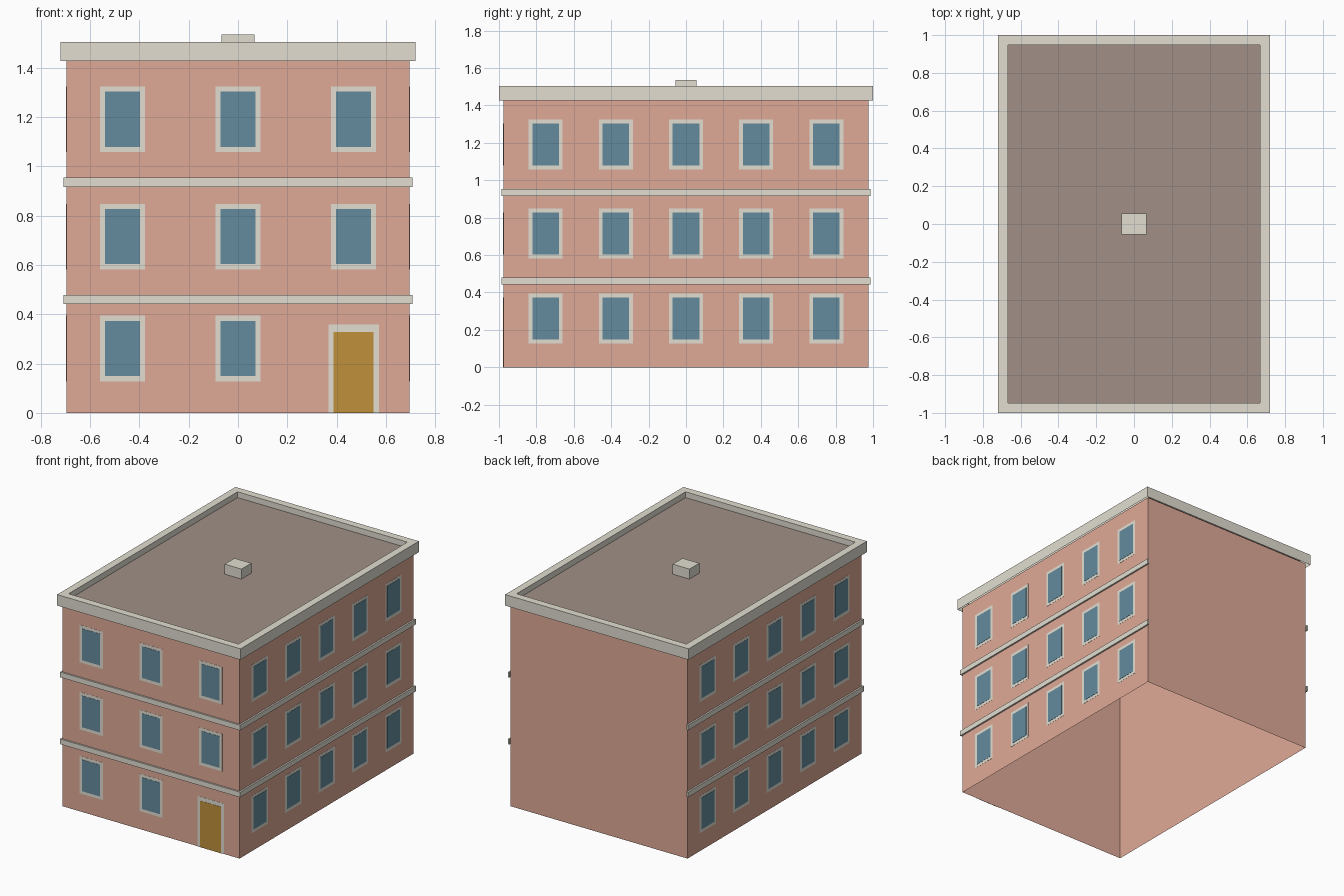
import bpy
import bmesh
from mathutils import Matrix, Vector

cube = bpy.data.objects.get("Cube")
if cube:
    bpy.data.objects.remove(cube, do_unlink=True)


def material(name, rgb):
    mat = bpy.data.materials.new(name)
    mat.use_nodes = True
    mat.diffuse_color = (*rgb, 1)
    mat.node_tree.nodes["Principled BSDF"].inputs["Base Color"].default_value = (*rgb, 1)
    return mat


WALL = material("pink_plaster", (0.74, 0.40, 0.31))
TRIM = material("pale_stone", (0.76, 0.73, 0.64))
GLASS = material("blue_glass", (0.13, 0.26, 0.34))
DOOR = material("ochre_door", (0.53, 0.285, 0.045))
ROOF = material("brown_roof", (0.355, 0.28, 0.24))

HALF_X, HALF_Y = 0.695, 0.975     # wall half extents
EAVES, WALL_TOP, DECK, TOP = 1.427, 1.44, 1.464, 1.505
GAP = 0.0005                      # keeps plates off the wall surface


def box(name, low, high, mat, open_ends=()):
    """Axis-aligned box between two corners; open_ends lists z directions left open."""
    low, high = Vector(low), Vector(high)
    bm = bmesh.new()
    place = Matrix.Translation((low + high) / 2) @ Matrix.Diagonal((*(high - low), 1))
    bmesh.ops.create_cube(bm, size=1, matrix=place)
    bm.normal_update()
    ends = [f for f in bm.faces if round(f.normal.z) in open_ends]
    bmesh.ops.delete(bm, geom=ends, context="FACES")
    mesh = bpy.data.meshes.new(name)
    bm.to_mesh(mesh)
    bm.free()
    mesh.materials.append(mat)
    obj = bpy.data.objects.new(name, mesh)
    bpy.context.collection.objects.link(obj)
    return obj


def plate(name, side, along, z0, z1, width, depth, mat):
    """Thin plate on the front, right or left wall, centred at 'along'."""
    a, b = along - width / 2, along + width / 2
    if side == "front":
        return box(name, (a, -HALF_Y - depth, z0), (b, -HALF_Y - GAP, z1), mat)
    x0, x1 = sorted((side * (HALF_X + GAP), side * (HALF_X + depth)))
    return box(name, (x0, a, z0), (x1, b, z1), mat)


def window(label, side, along, z):
    plate(label + "_frame", side, along, z - 0.133, z + 0.133, 0.182, 0.0015, TRIM)
    plate(label + "_glass", side, along, z - 0.112, z + 0.112, 0.142, 0.003, GLASS)


# Hollow wall shell, open underneath
box("walls", (-HALF_X, -HALF_Y, 0), (HALF_X, HALF_Y, WALL_TOP), WALL, (-1, 1))

# Parapet with a sunken roof deck, open underneath
parapet = box("parapet", (-0.72, -1, EAVES), (0.72, 1, TOP), TRIM, (-1,))
parapet.data.materials.append(ROOF)
bm = bmesh.new()
bm.from_mesh(parapet.data)
top = max(bm.faces, key=lambda f: f.calc_center_median().z)
bmesh.ops.inset_region(bm, faces=[top], thickness=0.053, use_even_offset=True,
                       use_boundary=True)
deck = bmesh.ops.extrude_discrete_faces(bm, faces=[top])["faces"][0]
bmesh.ops.translate(bm, vec=(0, 0, DECK - TOP), verts=deck.verts)
deck.material_index = 1
bm.to_mesh(parapet.data)
bm.free()

# Roof hatch
box("roof_hatch", (-0.066, -0.055, DECK), (0.066, 0.055, 1.535), TRIM, (-1,))

# String courses on the front and both sides
for floor, z in enumerate((0.442, 0.917), 1):
    plate(f"front_band_{floor}", "front", 0, z, z + 0.037, 1.414, 0.012, TRIM)
    for side, label in ((1, "left"), (-1, "right")):
        plate(f"{label}_band_{floor}", side, 0, z, z + 0.037, 1.974, 0.012, TRIM)

# Windows, leaving the ground floor bay for the door
for floor, z in enumerate((0.261, 0.715, 1.191)):
    for col in (-1, 0, 1):
        if floor or col < 1:
            window(f"front_window_{floor}_{col + 1}", "front", col * 0.469, z)
    for side, label in ((1, "left"), (-1, "right")):
        for col in range(5):
            window(f"{label}_window_{floor}_{col}", side, (col - 2) * 0.375, z)

# Door
plate("door_frame", "front", 0.469, 0, 0.358, 0.206, 0.0015, TRIM)
plate("door_panel", "front", 0.469, 0, 0.329, 0.162, 0.003, DOOR)
